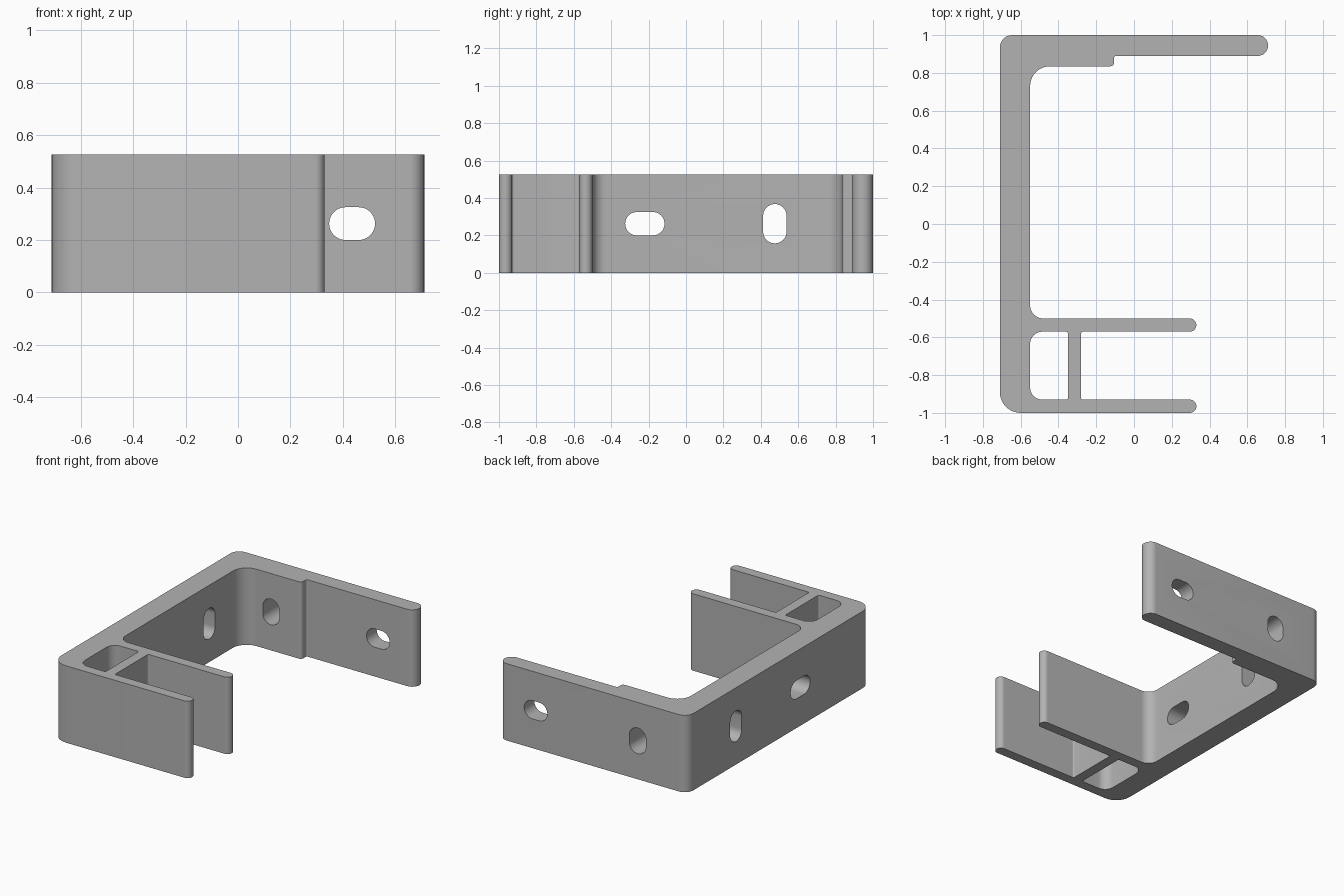
import bpy, bmesh, math
from mathutils import Matrix, Vector

if "Cube" in bpy.data.objects:
    bpy.data.objects.remove(bpy.data.objects["Cube"])

HEIGHT = 0.525

# Plain grey material
grey = bpy.data.materials.new("plain_grey")
grey.use_nodes = True
colour = (0.45, 0.45, 0.45, 1)
grey.diffuse_color = colour
grey.node_tree.nodes["Principled BSDF"].inputs["Base Color"].default_value = colour


def rounded(corners, steps=10):
    """Turn (x, y, radius) right-angled corners into a filleted outline."""
    pts = []
    for i, (x, y, r) in enumerate(corners):
        p = Vector((x, y))
        to_prev = (Vector(corners[i - 1][:2]) - p).normalized()
        to_next = (Vector(corners[(i + 1) % len(corners)][:2]) - p).normalized()
        centre = p + r * (to_prev + to_next)
        for k in range(steps + 1):
            t = math.pi / 2 * k / steps
            q = centre - r * (to_next * math.cos(t) + to_prev * math.sin(t))
            if not pts or (q - pts[-1]).length > 1e-4:
                pts.append(q)
    if (pts[0] - pts[-1]).length < 1e-4:
        pts.pop()
    return pts


def prism(name, corners, bottom, top, matrix=Matrix()):
    """Extrude a filleted outline from bottom to top, then place it."""
    bm = bmesh.new()
    face = bm.faces.new([bm.verts.new((p.x, p.y, bottom)) for p in rounded(corners)])
    ext = bmesh.ops.extrude_face_region(bm, geom=[face])
    moved = [g for g in ext["geom"] if isinstance(g, bmesh.types.BMVert)]
    bmesh.ops.translate(bm, verts=moved, vec=(0, 0, top - bottom))
    bmesh.ops.transform(bm, matrix=matrix, verts=bm.verts)
    bmesh.ops.recalc_face_normals(bm, faces=bm.faces)
    mesh = bpy.data.meshes.new(name)
    bm.to_mesh(mesh)
    bm.free()
    mesh.materials.append(grey)
    obj = bpy.data.objects.new(name, mesh)
    bpy.context.collection.objects.link(obj)
    return obj


def box(w, h, r, x=0, y=0):
    return [(x + sx * w / 2, y + sy * h / 2, r)
            for sx, sy in ((-1, -1), (1, -1), (1, 1), (-1, 1))]


# Bracket body: side wall, thick back arm and two thin front arms
bracket = prism("bracket", [
    (-0.71, -1, 0.11), (0.33, -1, 0.035), (0.33, -0.93, 0.035),
    (-0.28, -0.93, 0.01), (-0.28, -0.57, 0.01),
    (0.33, -0.57, 0.035), (0.33, -0.5, 0.035),
    (-0.55, -0.5, 0.07), (-0.55, 0.835, 0.105),
    (-0.105, 0.835, 0.02), (-0.105, 0.89, 0.01),
    (0.71, 0.89, 0.055), (0.71, 1, 0.055), (-0.71, 1, 0.065)], 0, HEIGHT)

# Closed pocket between the front arms, behind the cross web
pocket = [(-0.55, -0.93, 0.065), (-0.35, -0.93, 0.01),
          (-0.35, -0.57, 0.01), (-0.55, -0.57, 0.065)]
cutters = [prism("pocket_cutter", pocket, -0.1, HEIGHT + 0.1)]

# Slots through the back arm and the side wall
mid = HEIGHT / 2
through_back = Matrix.Translation((0, 0.92, mid)) @ Matrix.Rotation(math.pi / 2, 4, "X")
through_side = (Matrix.Translation((-0.63, 0, mid)) @ Matrix.Rotation(math.pi / 2, 4, "Z")
                @ Matrix.Rotation(math.pi / 2, 4, "X"))
for matrix, along, w, h in ((through_back, 0.435, 0.175, 0.125),
                            (through_back, -0.335, 0.125, 0.175),
                            (through_side, -0.22, 0.21, 0.125),
                            (through_side, 0.475, 0.125, 0.21)):
    cutters.append(prism("slot_cutter", box(w, h, 0.0625, x=along), -0.15, 0.15, matrix))

# Cut the openings and drop the cutters
bpy.context.view_layer.objects.active = bracket
for cutter in cutters:
    mod = bracket.modifiers.new("cut", "BOOLEAN")
    mod.operation = "DIFFERENCE"
    mod.solver = "EXACT"
    mod.object = cutter
    bpy.ops.object.modifier_apply(modifier=mod.name)
    bpy.data.objects.remove(cutter)

bpy.ops.object.select_all(action="DESELECT")
bracket.select_set(True)
bpy.ops.object.shade_smooth_by_angle(angle=math.radians(30))
